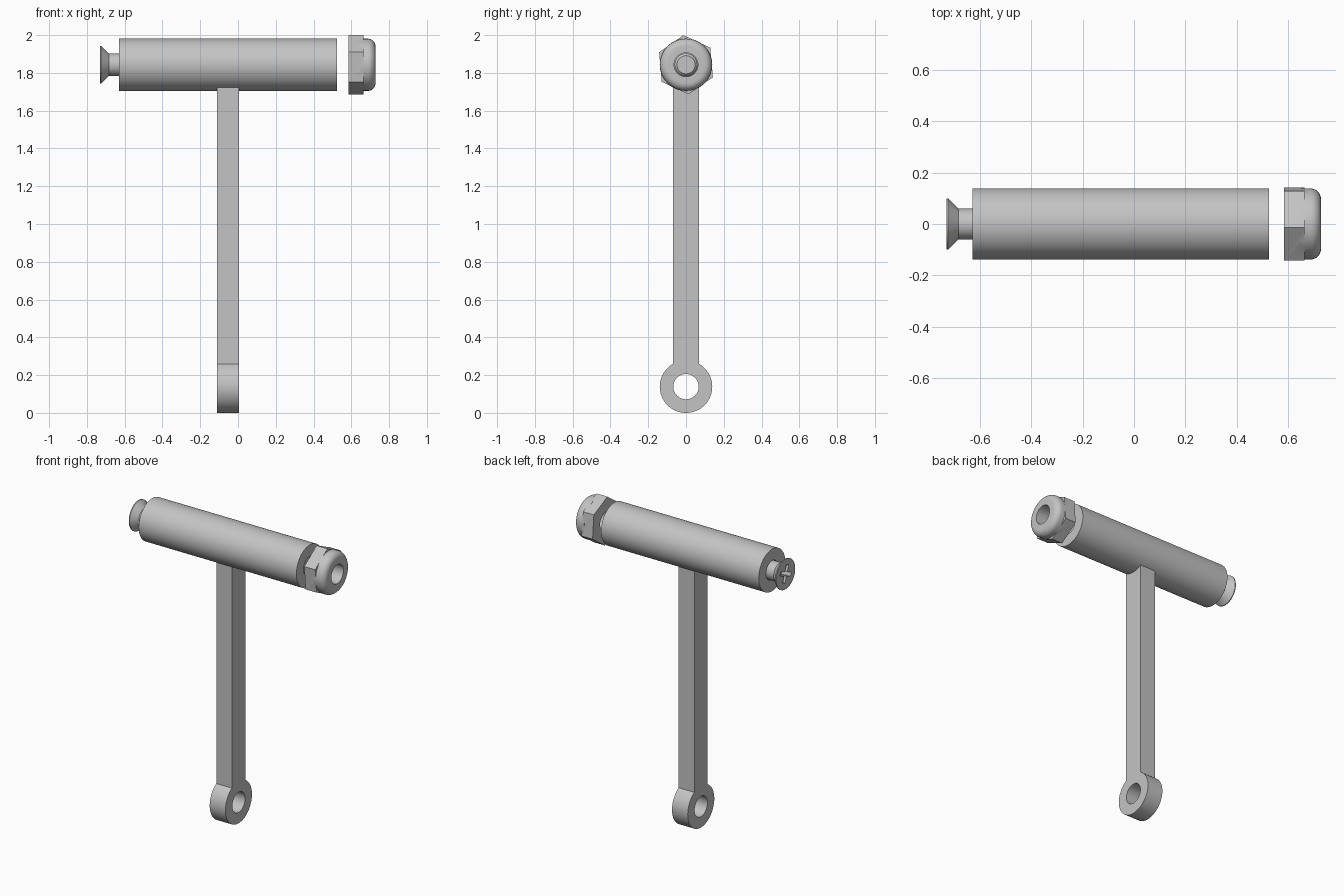
import bpy, bmesh, math
from mathutils import Matrix, Vector

if "Cube" in bpy.data.objects:
    bpy.data.objects.remove(bpy.data.objects["Cube"], do_unlink=True)

AXIS_Z = 1.843      # height of the barrel axis
BORE = 0.063

grey = bpy.data.materials.new("plain grey")
grey.use_nodes = True
colour = (0.55, 0.55, 0.55, 1)
grey.diffuse_color = colour
grey.node_tree.nodes["Principled BSDF"].inputs["Base Color"].default_value = colour


def make(name, bm):
    bmesh.ops.remove_doubles(bm, verts=bm.verts, dist=1e-5)
    bmesh.ops.recalc_face_normals(bm, faces=bm.faces)
    mesh = bpy.data.meshes.new(name)
    bm.to_mesh(mesh)
    bm.free()
    mesh.materials.append(grey)
    ob = bpy.data.objects.new(name, mesh)
    bpy.context.collection.objects.link(ob)
    return ob


def activate(ob):
    bpy.ops.object.select_all(action='DESELECT')
    ob.select_set(True)
    bpy.context.view_layer.objects.active = ob


def combine(ob, other, operation):
    """Apply a boolean and discard the helper."""
    mod = ob.modifiers.new("combine", 'BOOLEAN')
    mod.operation, mod.object, mod.solver = operation, other, 'EXACT'
    activate(ob)
    bpy.ops.object.modifier_apply(modifier=mod.name)
    bpy.data.objects.remove(other, do_unlink=True)


def smooth(ob):
    activate(ob)
    bpy.ops.object.shade_smooth_by_angle(angle=math.radians(30))


def revolve(name, profile, z=AXIS_Z, closed=False, steps=64):
    """Turn (x, radius) points about a lengthwise axis."""
    bm = bmesh.new()
    vs = [bm.verts.new((x, 0, z + r)) for x, r in profile]
    edges = [bm.edges.new(pair) for pair in zip(vs, vs[1:])]
    if closed:
        edges.append(bm.edges.new((vs[-1], vs[0])))
    bmesh.ops.spin(bm, geom=vs + edges, cent=(0, 0, z), axis=(1, 0, 0),
                   angle=math.tau, steps=steps, use_merge=True)
    return make(name, bm)


def cylinder(name, x0, x1, r, z=AXIS_Z):
    return revolve(name, [(x0, 0), (x0, r), (x1, r), (x1, 0)], z)


def extrude(name, outline, x0, x1):
    """Extrude a (y, z) outline along x."""
    bm = bmesh.new()
    face = bm.faces.new([bm.verts.new((x0, y, z)) for y, z in outline])
    out = bmesh.ops.extrude_face_region(bm, geom=[face])["geom"]
    bmesh.ops.translate(bm, vec=(x1 - x0, 0, 0),
                        verts=[g for g in out if isinstance(g, bmesh.types.BMVert)])
    return make(name, bm)


# Arm with a round eye at its foot
eye, half = 0.139, 0.07
start = math.acos(half / eye)
sweep = math.pi + 2 * start
outline = [(eye * math.cos(start - sweep * i / 56), eye + eye * math.sin(start - sweep * i / 56))
           for i in range(57)]
outline += [(-half, 1.74), (half, 1.74)]
arm = extrude("arm_with_eye", outline, -0.11, 0.005)
combine(arm, cylinder("eye_cutter", -0.3, 0.3, 0.067, eye), 'DIFFERENCE')
smooth(arm)

# Hollow barrel
barrel = revolve("barrel", [(-0.63, BORE), (-0.63, 0.139), (0.525, 0.139), (0.525, BORE)],
                 closed=True)
smooth(barrel)

# Countersunk screw with a chamfered tip
screw = revolve("screw", [(-0.73, 0), (-0.73, 0.1), (-0.724, 0.1), (-0.684, 0.06),
                          (0.49, 0.06), (0.502, 0.048), (0.502, 0)])
for turn in (0, math.pi / 2):
    bm = bmesh.new()
    bmesh.ops.create_cube(bm, size=1)
    for v in bm.verts:      # slot blade narrowing inward
        deep = v.co.x > 0
        v.co = Vector((-0.68 if deep else -0.75,
                       v.co.y * (0.06 if deep else 0.14), v.co.z * 0.026))
    bm.transform(Matrix.Translation((0, 0, AXIS_Z)) @ Matrix.Rotation(turn + math.radians(20), 4, 'X'))
    combine(screw, make("slot_cutter", bm), 'DIFFERENCE')
smooth(screw)

# Hexagonal nut with a rounded collar
corners = [math.radians(35 + 60 * i) for i in range(6)]
nut = extrude("nut", [(0.157 * math.cos(a), AXIS_Z + 0.157 * math.sin(a)) for a in corners],
              0.585, 0.665)
dome = [(0.65, 0), (0.65, 0.138)]
for i in range(9):
    a = math.pi / 2 * i / 8
    dome.append((0.688 + 0.04 * math.sin(a), 0.098 + 0.04 * math.cos(a)))
dome.append((0.728, 0))
combine(nut, revolve("collar", dome), 'UNION')
combine(nut, cylinder("bore_cutter", 0.5, 0.8, BORE), 'DIFFERENCE')
smooth(nut)
